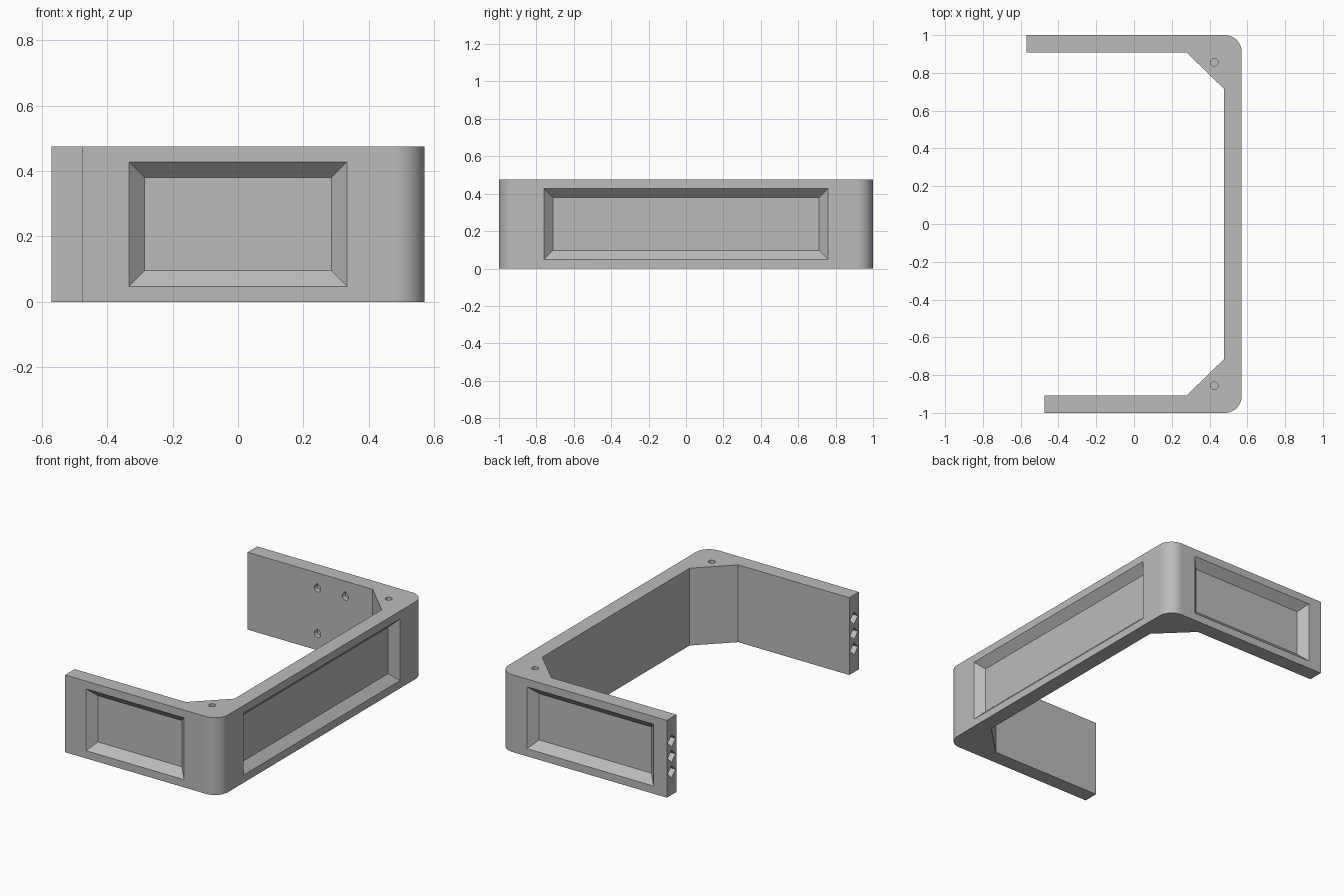
import bpy, bmesh
from math import sin, cos, pi, radians
from mathutils import Vector

if "Cube" in bpy.data.objects:
    bpy.data.objects.remove(bpy.data.objects["Cube"])

H = 0.475                 # height
X, Y, T = 0.57, 1.0, 0.093  # outer extents and wall thickness
R = 0.09                  # outer corner radius
UP = Vector((0, 0, 1))

grey = bpy.data.materials.new("plain_grey")
grey.use_nodes = True
grey.diffuse_color = (0.5, 0.5, 0.5, 1)
grey.node_tree.nodes["Principled BSDF"].inputs["Base Color"].default_value = (0.5, 0.5, 0.5, 1)


def loft(name, near, far):
    """Closed solid between two matching rings of points."""
    bm = bmesh.new()
    a = [bm.verts.new(p) for p in near]
    b = [bm.verts.new(p) for p in far]
    bm.faces.new(a)
    bm.faces.new(b)
    for i in range(len(a)):
        j = (i + 1) % len(a)
        bm.faces.new((a[i], a[j], b[j], b[i]))
    bmesh.ops.recalc_face_normals(bm, faces=bm.faces)
    mesh = bpy.data.meshes.new(name)
    bm.to_mesh(mesh)
    bm.free()
    ob = bpy.data.objects.new(name, mesh)
    bpy.context.scene.collection.objects.link(ob)
    return ob


def arc(cx, cy, r, start, end, steps):
    return [(cx + r * cos(radians(start + (end - start) * i / steps)),
             cy + r * sin(radians(start + (end - start) * i / steps))) for i in range(steps + 1)]


# U-shaped frame: two arms, long wall, rounded outside and braced inside corners
plan = [(-0.475, -Y)] + arc(X - R, -Y + R, R, -90, 0, 16) + arc(X - R, Y - R, R, 0, 90, 16)
plan += [(-X, Y), (-X, Y - T), (0.28, Y - T), (X - T, 0.715),
         (X - T, -0.715), (0.28, -Y + T), (-0.475, -Y + T)]
frame = loft("bracket_frame", [(x, y, 0) for x, y in plan], [(x, y, H) for x, y in plan])
frame.data.materials.append(grey)

cutters = []


def cut(name, origin, inward, outline, depth, slope=0.0, up=UP):
    """Blind pocket with a 2D outline; slope narrows it towards its floor."""
    o, d = Vector(origin), Vector(inward)
    side = up.cross(d)

    def ring(dist):
        pts = []
        for u, v in outline:
            u -= slope * dist * (1 if u > 0 else -1)
            v -= slope * dist * (1 if v > 0 else -1)
            pts.append(o + side * u + up * v + d * dist)
        return pts

    ob = loft(name, ring(-0.01), ring(depth))
    ob.hide_render = True
    cutters.append(ob)


def rect(w, h):
    return [(-w, -h), (w, -h), (w, h), (-w, h)]


# Sloped recessed panels on the three outer faces
mid = H / 2
cut("front_panel_cutter", (0, -Y, mid), (0, 1, 0), rect(0.333, 0.19), 0.048, 1)
cut("side_panel_cutter", (X, 0, mid), (-1, 0, 0), rect(0.76, 0.19), 0.048, 1)
cut("back_panel_cutter", (-0.05, Y, mid), (0, -1, 0), rect(0.43, 0.19), 0.048, 1)

# Round holes in the top of the corners
for s in (-1, 1):
    circle = arc(0, 0, 0.02, 0, 345, 23)
    cut("corner_hole_cutter", (0.425, s * 0.857, H), (0, 0, -1), circle, 0.12, up=Vector((0, 1, 0)))

# Diamond sockets in the arm ends
diamond = [(0.037, 0), (0, 0.037), (-0.037, 0), (0, -0.037)]
for x, y in ((-0.475, -Y + T / 2), (-X, Y - T / 2)):
    for k in (-1, 0, 1):
        cut("end_socket_cutter", (x, y, mid + k * 0.095), (1, 0, 0), diamond, 0.06)

# Teardrop screw holes on the inside of the back arm
teardrop = arc(0, 0, 0.022, 135, 405, 14) + [(0, 0.031)]
for x in (-0.095, 0.095):
    for z in (0.1, 0.38):
        cut("screw_hole_cutter", (x, Y - T, z), (0, 1, 0), teardrop, 0.03)

# Apply all pockets, then remove the helpers
bpy.ops.object.select_all(action='DESELECT')
frame.select_set(True)
bpy.context.view_layer.objects.active = frame
for c in cutters:
    mod = frame.modifiers.new("pocket", 'BOOLEAN')
    mod.operation = 'DIFFERENCE'
    mod.solver = 'EXACT'
    mod.object = c
    bpy.ops.object.modifier_apply(modifier=mod.name)
    bpy.data.objects.remove(c)

bpy.ops.object.shade_smooth_by_angle(angle=radians(30))
